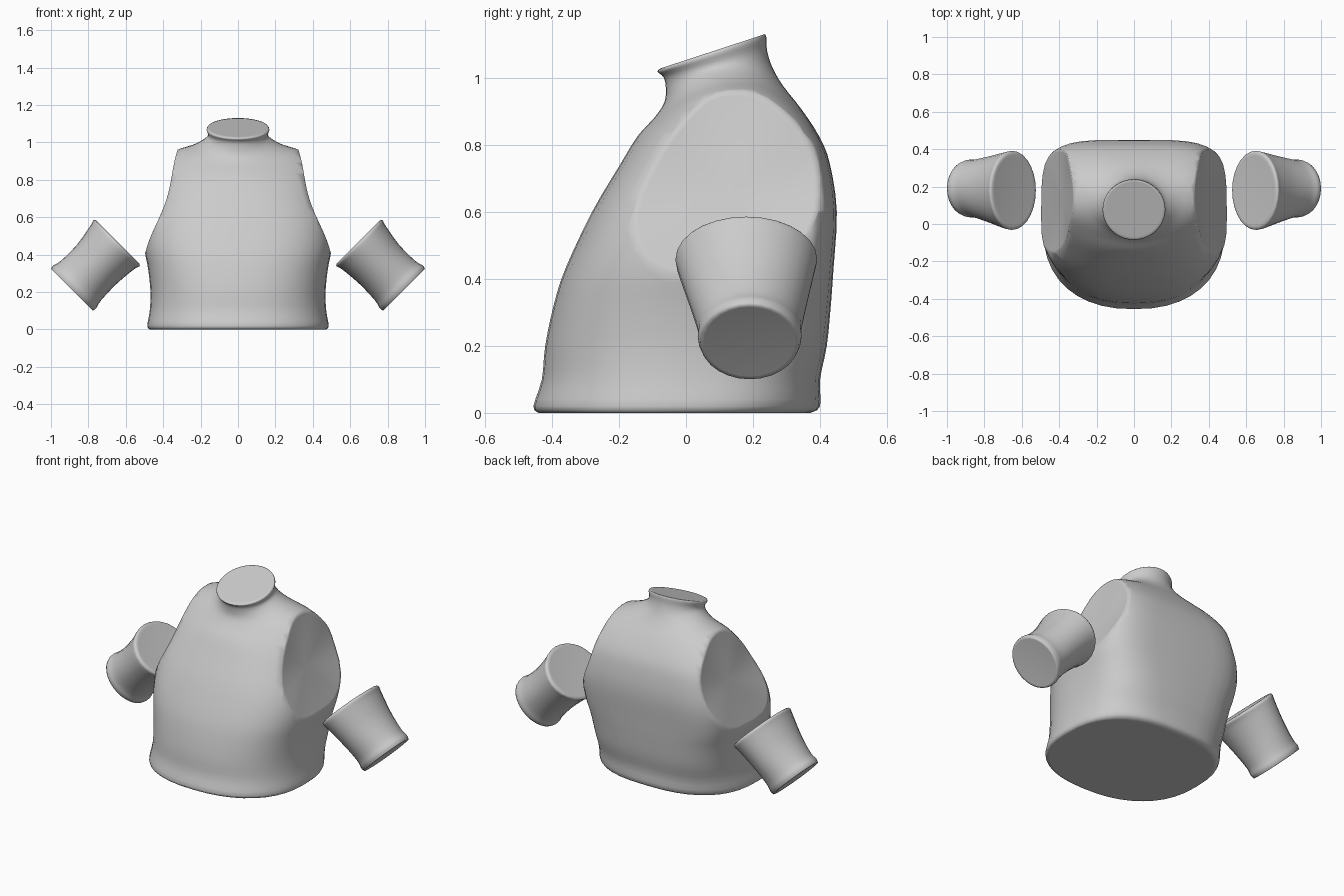
import bpy, bmesh, math
from mathutils import Vector

if "Cube" in bpy.data.objects:
    bpy.data.objects.remove(bpy.data.objects["Cube"])

SEG = 40


def spow(v, e):
    return math.copysign(abs(v) ** e, v)


def refine(rows, steps):
    # Catmull-Rom interpolation of section parameters
    out = []
    for i in range(len(rows) - 1):
        p0, p1 = rows[max(i - 1, 0)], rows[i]
        p2, p3 = rows[i + 1], rows[min(i + 2, len(rows) - 1)]
        for k in range(steps):
            t = k / steps
            out.append([0.5 * (2 * b + (c - a) * t + (2 * a - 5 * b + 4 * c - d) * t * t
                               + (3 * b - a - 3 * c + d) * t ** 3)
                        for a, b, c, d in zip(p0, p1, p2, p3)])
    return out + [list(rows[-1])]


def loft(bm, rings):
    loops = [[bm.verts.new(p) for p in ring] for ring in rings]
    for a, b in zip(loops, loops[1:]):
        for i in range(len(a)):
            j = (i + 1) % len(a)
            bm.faces.new((a[i], a[j], b[j], b[i]))
    return [bm.faces.new(loops[0][::-1]), bm.faces.new(loops[-1])]


def soft_cap(bm, faces, rim, sink):
    # narrow rim, then a fan with a slightly sunken centre
    bmesh.ops.recalc_face_normals(bm, faces=bm.faces[:])
    for f in faces:
        n = f.normal.copy()
        bmesh.ops.inset_region(bm, faces=[f], thickness=rim, use_even_offset=False)
        c = bmesh.ops.poke(bm, faces=[f])["verts"][0]
        c.co -= n * sink


def finish(bm, name):
    bmesh.ops.recalc_face_normals(bm, faces=bm.faces[:])
    me = bpy.data.meshes.new(name)
    bm.to_mesh(me)
    bm.free()
    ob = bpy.data.objects.new(name, me)
    bpy.context.collection.objects.link(ob)
    for p in me.polygons:
        p.use_smooth = True
    return ob


# Torso sections: front y, z, back y, z, half width, front and back roundness, shoulder lift
torso = [
    (-.44, .00, .37, .00, .472, 2.3, 2.6, 0),
    (-.455, .02, .40, .02, .485, 2.3, 2.6, 0),
    (-.43, .10, .40, .10, .472, 2.35, 2.9, 0),
    (-.42, .20, .42, .20, .468, 2.4, 3.3, 0),
    (-.395, .32, .432, .32, .480, 2.5, 3.6, 0),
    (-.36, .43, .44, .43, .50, 2.55, 4, 0),
    (-.28, .60, .45, .60, .512, 2.6, 4.3, 0),
    (-.20, .735, .43, .74, .485, 2.4, 4.2, .01),
    (-.145, .825, .40, .82, .435, 2.1, 3.4, .035),
    (-.095, .88, .345, .905, .35, 2, 2.6, .055),
    (-.065, .925, .29, .975, .24, 2, 2.2, .035),
    (-.06, .965, .258, 1.03, .178, 2, 2, .02),
    (-.066, 1.00, .242, 1.08, .160, 2, 2, 0),
    (-.085, 1.018, .24, 1.118, .168, 2, 2, 0),
    (-.075, 1.028, .236, 1.13, .162, 2, 2, 0),
]


def torso_ring(r):
    yf, zf, yb, zb, w, nf, nb, lift = r
    pts = []
    for i in range(SEG):
        a = 2 * math.pi * i / SEG
        s, c = math.sin(a), math.cos(a)
        e = 2 / (nb if s > 0 else nf)
        x, t = spow(c, e), spow(s, e)
        k = (t + 1) / 2
        pts.append((w * x, yf + (yb - yf) * k,
                    zf + (zb - zf) * k + lift * abs(x) ** 3))
    return pts


bm = bmesh.new()
ends = loft(bm, [torso_ring(r) for r in refine(torso, 3)])
soft_cap(bm, ends, .01, 0)

# Slanted armholes
arm_caps = []
for side in (1, -1):
    n = Vector((side, 0, .315)).normalized()
    bmesh.ops.bisect_plane(bm, geom=bm.verts[:] + bm.edges[:] + bm.faces[:], dist=1e-5,
                           plane_co=(side * .49, 0, .43), plane_no=n, clear_outer=True)
    rim = [e for e in bm.edges if e.is_boundary]
    bmesh.ops.remove_doubles(bm, verts=list({v for e in rim for v in e.verts}), dist=.006)
    rim = [e for e in bm.edges if e.is_boundary]
    arm_caps += bmesh.ops.edgeloop_fill(bm, edges=rim)["faces"]
soft_cap(bm, arm_caps, .016, .02)

# Hollow the sides a little along the armholes
for v in bm.verts:
    t = (v.co.z - .45) / .51
    if 0 < t < 1:
        v.co.x *= 1 - .06 * math.sin(math.pi * t) ** 2
finish(bm, "torso")

# Sleeve sections: distance along axis, height centre, half height, half depth, y centre
sleeve = [
    (.124, .785, .162, .198, .18),
    (.134, .785, .174, .211, .18),
    (.17, .785, .164, .206, .18),
    (.29, .78, .149, .180, .185),
    (.41, .778, .151, .156, .19),
    (.455, .778, .162, .155, .19),
    (.478, .778, .158, .148, .19),
]
for side, name in ((1, "sleeve_right"), (-1, "sleeve_left")):
    rings = []
    for s, uc, hu, hv, yc in refine(sleeve, 3):
        ring = []
        for i in range(28):
            a = 2 * math.pi * i / 28
            u = uc + hu * math.cos(a)
            ring.append((side * (s + u) / math.sqrt(2), yc + hv * math.sin(a),
                         (u - s) / math.sqrt(2)))
        rings.append(ring)
    bm = bmesh.new()
    soft_cap(bm, loft(bm, rings), .012, .015)
    finish(bm, name)
